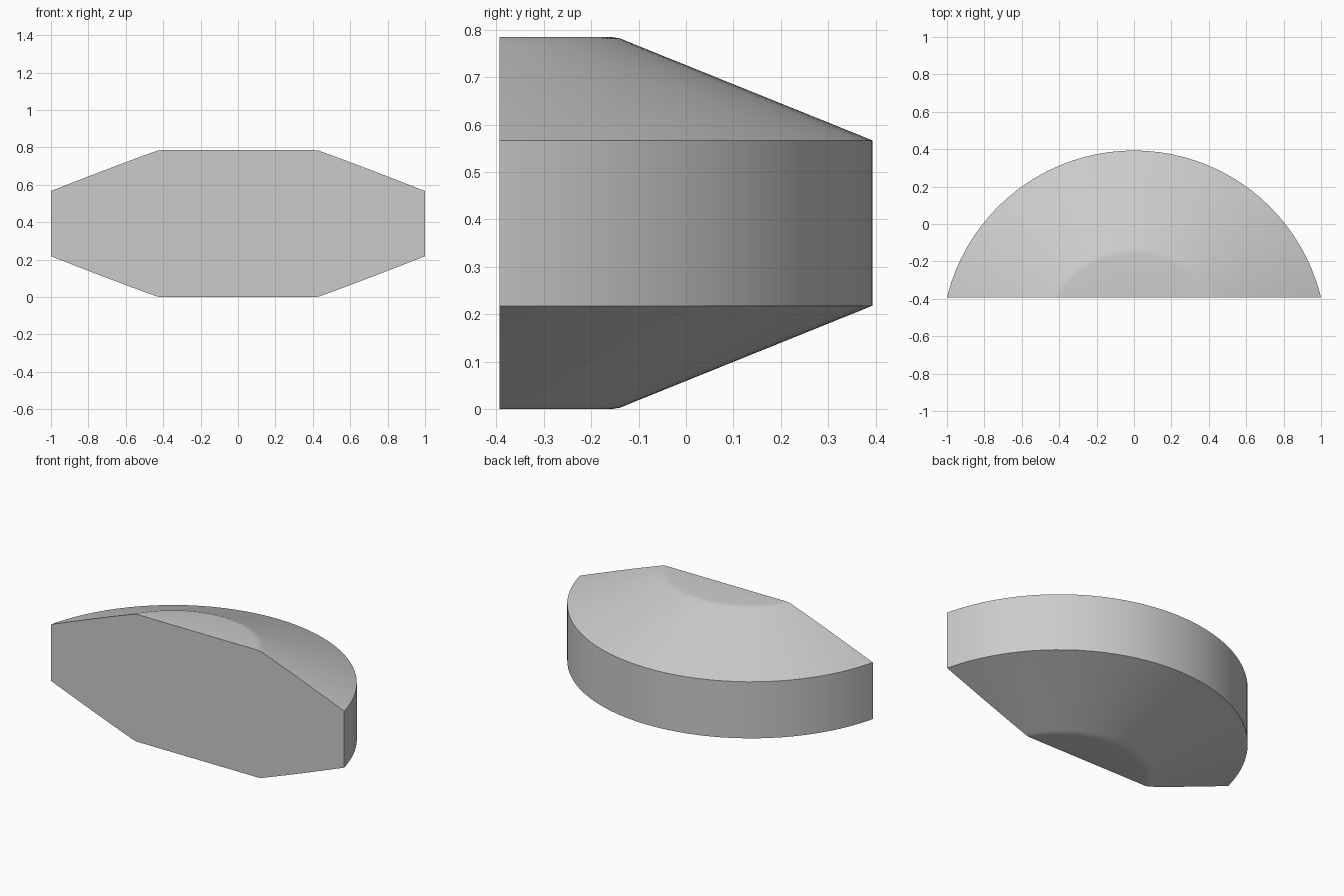
import bpy, bmesh
from math import tau
from mathutils import Vector

cube = bpy.data.objects.get("Cube")
if cube:
    bpy.data.objects.remove(cube, do_unlink=True)

FRONT = -0.393    # flat cut face
AXIS = -0.636     # centre of the round body
HEIGHT = 0.785

# Plain grey
grey = bpy.data.materials.new("light_grey")
grey.use_nodes = True
colour = (0.6, 0.6, 0.6, 1)
grey.diffuse_color = colour
grey.node_tree.nodes["Principled BSDF"].inputs["Base Color"].default_value = colour

# Half profile (radius, z): flat cap, soft shoulder, slope, vertical rim
top = [(0, 0.785), (0.478, 0.785), (0.497, 0.782), (0.516, 0.774), (1.029, 0.567)]
profile = top + [(r, HEIGHT - z) for r, z in reversed(top)]

# Turn the profile around the axis
bm = bmesh.new()
verts = [bm.verts.new((r, AXIS, z)) for r, z in profile]
edges = [bm.edges.new(pair) for pair in zip(verts, verts[1:])]
bmesh.ops.spin(bm, geom=verts + edges, cent=(0, AXIS, 0), axis=(0, 0, 1),
               angle=tau, steps=96, use_duplicate=False)
bmesh.ops.remove_doubles(bm, verts=bm.verts, dist=0.0005)

# Slice off the front and close it with one flat face
cut = bmesh.ops.bisect_plane(bm, geom=bm.verts[:] + bm.edges[:] + bm.faces[:],
                             plane_co=Vector((0, FRONT, 0)),
                             plane_no=Vector((0, -1, 0)), clear_outer=True)
rim = [e for e in cut["geom_cut"] if isinstance(e, bmesh.types.BMEdge)]
bmesh.ops.contextual_create(bm, geom=rim)
bmesh.ops.recalc_face_normals(bm, faces=bm.faces)

mesh = bpy.data.meshes.new("half_round_body")
bm.to_mesh(mesh)
bm.free()
mesh.materials.append(grey)
body = bpy.data.objects.new("half_round_body", mesh)
bpy.context.collection.objects.link(body)

# Smooth curves, crisp edges
bpy.ops.object.select_all(action='DESELECT')
body.select_set(True)
bpy.context.view_layer.objects.active = body
bpy.ops.object.shade_smooth_by_angle(angle=0.52)
